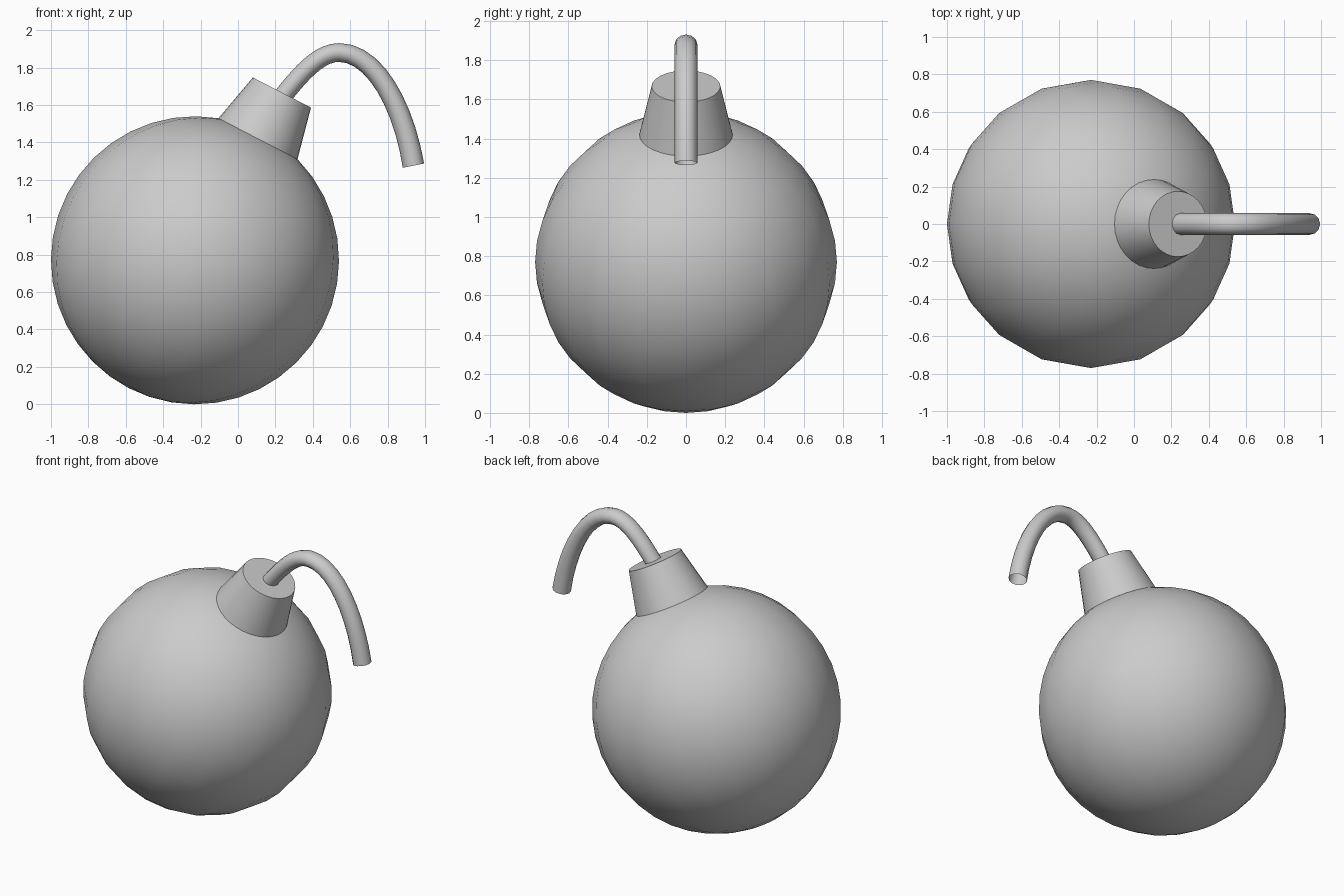
import bpy, bmesh, math
from mathutils import Vector, Matrix
from mathutils.geometry import interpolate_bezier

if "Cube" in bpy.data.objects:
    bpy.data.objects.remove(bpy.data.objects["Cube"])

TILT = math.radians(27.4)
CENTER = Vector((-0.23, 0, 0.77))
R = 0.77
AXIS = Matrix.Translation(CENTER) @ Matrix.Rotation(TILT, 4, 'Y')


def finish(bm, name, angle):
    bmesh.ops.recalc_face_normals(bm, faces=bm.faces)
    me = bpy.data.meshes.new(name)
    bm.to_mesh(me)
    bm.free()
    ob = bpy.data.objects.new(name, me)
    bpy.context.collection.objects.link(ob)
    bpy.ops.object.select_all(action='DESELECT')
    ob.select_set(True)
    bpy.context.view_layer.objects.active = ob
    bpy.ops.object.shade_smooth_by_angle(angle=math.radians(angle))
    return ob


# Round body, its poles lined up with the tilted neck
bm = bmesh.new()
bmesh.ops.create_uvsphere(bm, u_segments=20, v_segments=20, radius=R, matrix=AXIS)
finish(bm, "body", 40)

# Tapered neck
LOW, HIGH = 0.732, 1.01
bm = bmesh.new()
bmesh.ops.create_cone(bm, cap_ends=True, segments=32, radius1=0.238, radius2=0.175,
                      depth=HIGH - LOW,
                      matrix=AXIS @ Matrix.Translation((0, 0, (LOW + HIGH) / 2)))
finish(bm, "neck", 30)

# Curved fuse: open tube swept along two bezier spans, slimmer at the bend
spans = [((0.24, 1.648), (0.33, 1.76), (0.43, 1.881), (0.54, 1.881)),
         ((0.54, 1.881), (0.73, 1.881), (0.885, 1.60), (0.938, 1.276))]
path = []
for span in spans:
    pts = interpolate_bezier(*[Vector((x, 0, z)) for x, z in span], 11)
    path += pts[1:] if path else pts
SIDES = 12
bm = bmesh.new()
rings = []
for i, p in enumerate(path):
    t = (path[min(i + 1, len(path) - 1)] - path[max(i - 1, 0)]).normalized()
    n = Vector((-t.z, 0, t.x))
    if i <= 10:
        r = 0.05
    else:
        r = 0.05 + 0.008 * (i - 10) / 10
    rings.append([bm.verts.new(p + n * r * math.cos(a) + Vector((0, 0.058 * math.sin(a), 0)))
                  for a in (2 * math.pi * k / SIDES for k in range(SIDES))])
for a, b in zip(rings, rings[1:]):
    for k in range(SIDES):
        j = (k + 1) % SIDES
        bm.faces.new((a[k], a[j], b[j], b[k]))
finish(bm, "fuse", 40)
